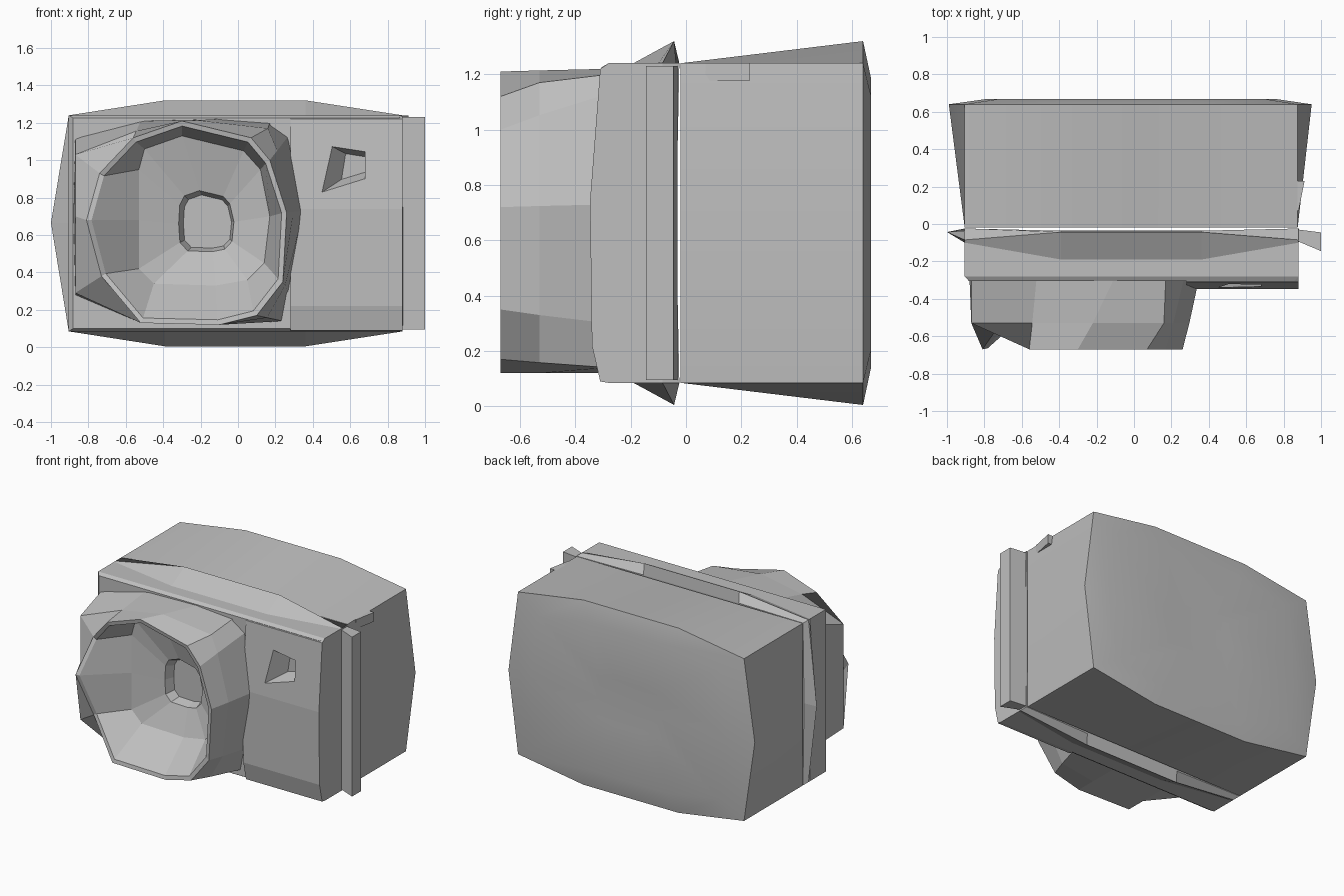
import bpy
import bmesh
from math import radians

cube = bpy.data.objects.get("Cube")
if cube:
    bpy.data.objects.remove(cube, do_unlink=True)

grey = bpy.data.materials.new("plain_grey")
grey.use_nodes = True
grey.diffuse_color = (0.52, 0.52, 0.52, 1)
for node in grey.node_tree.nodes:
    if node.type == "BSDF_PRINCIPLED":
        node.inputs["Base Color"].default_value = (0.52, 0.52, 0.52, 1)
        node.inputs["Roughness"].default_value = 0.8


def loft(name, sections, smooth=False):
    """Join rings of 3D points with quads and cap both ends."""
    bm = bmesh.new()
    rings = [[bm.verts.new(p) for p in ring] for ring in sections]
    count = len(rings[0])
    for a, b in zip(rings, rings[1:]):
        for i in range(count):
            j = (i + 1) % count
            bm.faces.new((a[i], a[j], b[j], b[i]))
    bm.faces.new(rings[0])
    bm.faces.new(rings[-1])
    bmesh.ops.recalc_face_normals(bm, faces=bm.faces)
    mesh = bpy.data.meshes.new(name)
    bm.to_mesh(mesh)
    bm.free()
    mesh.materials.append(grey)
    obj = bpy.data.objects.new(name, mesh)
    bpy.context.collection.objects.link(obj)
    bpy.ops.object.select_all(action="DESELECT")
    obj.select_set(True)
    bpy.context.view_layer.objects.active = obj
    if smooth:
        bpy.ops.object.shade_smooth_by_angle(angle=radians(15))
    return obj


def at_y(outline, y, special=()):
    """Place an (x, z) outline at depth y, with other depths for some points."""
    depths = dict(special)
    return [(x, depths.get(i, y), z) for i, (x, z) in enumerate(outline)]


def scaled(outline, factor, cx, cz):
    return [(cx + (x - cx) * factor, cz + (z - cz) * factor) for x, z in outline]


def blend(a, b, t):
    return [(p[0] + (q[0] - p[0]) * t, p[1] + (q[1] - p[1]) * t) for p, q in zip(a, b)]


def box_outline(left, right, rise=0.0, bow_left=0.0, bow_right=0.0):
    """Rectangle whose four sides can bow outwards."""
    low, high, mid = 0.085, 1.24, 0.665
    return [(left, high), (-0.39, high + rise), (0, high + rise), (0.36, high + rise),
            (right, high), (right + bow_right, mid), (right, low),
            (0.36, low - rise), (0, low - rise), (-0.39, low - rise),
            (left, low), (left - bow_left, mid)]


# Rear housing, flaring towards a gently domed back
rear = box_outline(-0.905, 0.875, 0.08, 0.085, 0.075)
loft("rear_housing", [
    at_y(box_outline(-0.905, 0.875), -0.02),
    at_y(rear, 0.64),
    at_y(scaled(rear, 0.8, 0, 0.665), 0.668),
    at_y(scaled(rear, 0.25, 0, 0.665), 0.655),
], smooth=True)

# Front housing with a bowed rear flange, its crest furthest back at mid width
plain = box_outline(-0.905, 0.88)
corners = (0, 4, 6, 10)
slope_middle = [(i, -0.19) for i in (1, 2, 3, 7, 8, 9)]
front = loft("front_housing", [
    at_y(plain, -0.036, [(i, -0.024) for i in corners]),
    at_y(box_outline(-0.905, 0.88, 0.08, 0.095, 0.015), -0.043, [(i, -0.085) for i in corners]),
    at_y(plain, -0.1, slope_middle),
    at_y(plain, -0.28),
    at_y(scaled(plain, 0.975, 0, 0.665), -0.305),
])

# Grip panel, fullest at mid height
grip_profile = [(-0.28, 0.085), (-0.31, 0.09), (-0.34, 0.22),
                (-0.347, 0.74), (-0.31, 1.22), (-0.28, 1.24)]
grip = loft("grip_panel", [[(x, y, z) for y, z in grip_profile] for x in (0.28, 0.88)])

# Viewfinder recess through the grip panel
window = [(0.49, 1.08), (0.68, 1.05), (0.68, 0.9), (0.45, 0.83)]
cutter = loft("recess_cutter", [at_y(scaled(window, 1.25, 0.68, 0.98), -0.4),
                                at_y(scaled(window, 0.55, 0.68, 0.98), -0.23)])
cutter.hide_render = True
for part in (front, grip):
    bpy.context.view_layer.objects.active = part
    cut = part.modifiers.new("recess", "BOOLEAN")
    cut.operation = "DIFFERENCE"
    cut.solver = "EXACT"
    cut.object = cutter
    bpy.ops.object.modifier_apply(modifier=cut.name)
bpy.data.objects.remove(cutter, do_unlink=True)

# Faceted lens housing: thin rim, steep-topped mouth and a tall central pocket
base = [(-0.87, 1.12), (-0.52, 1.21), (-0.1, 1.22), (0.17, 1.2), (0.27, 1.13), (0.35, 0.73),
        (0.27, 0.3), (0.24, 0.14), (-0.1, 0.12), (-0.52, 0.13), (-0.87, 0.28), (-0.88, 0.7)]
rim = [(-0.74, 0.93), (-0.56, 1.12), (-0.3, 1.21), (0.07, 1.12), (0.17, 1.0), (0.26, 0.72),
       (0.24, 0.35), (0.1, 0.17), (-0.1, 0.12), (-0.52, 0.13), (-0.73, 0.38), (-0.81, 0.68)]
floor = [(-0.53, 0.95), (-0.5, 1.06), (-0.3, 1.13), (0.03, 1.05), (0.12, 0.95), (0.17, 0.7),
         (0.14, 0.45), (0.05, 0.36), (-0.12, 0.33), (-0.45, 0.34), (-0.53, 0.42), (-0.53, 0.68)]
shoulder = blend(base, rim, 0.6)
shoulder[3] = (0.16, 1.17)
for i, z in ((0, 1.03), (10, 0.29), (11, 0.7)):
    shoulder[i] = (-0.87, z)
notches = [(0, -0.57), (10, -0.58)]
pocket = blend(scaled(rim, 0.22, -0.15, 0.66), scaled(floor, 0.48, -0.15, 0.64), 0.6)
loft("lens_housing", [
    at_y(base, -0.28),
    at_y(shoulder, -0.53),
    at_y(rim, -0.67, notches),
    at_y(scaled(rim, 0.95, -0.27, 0.66), -0.665, notches),
    at_y(floor, -0.44),
    at_y(pocket, -0.37),
    at_y(scaled(pocket, 0.8, -0.12, 0.66), -0.27),
])


# Straight pieces made by raising a plan outline
def upright(name, plan, low, high):
    return loft(name, [[(x, y, z) for x, y in plan] for z in (low, high)])


upright("side_strap_plate", [(0.87, -0.09), (1.0, -0.145), (1.0, -0.045), (0.88, -0.03)], 0.095, 1.23)
upright("side_latch", [(0.86, 0.08), (0.88, 0.07), (0.912, 0.23), (0.86, 0.23)], 1.175, 1.24)
